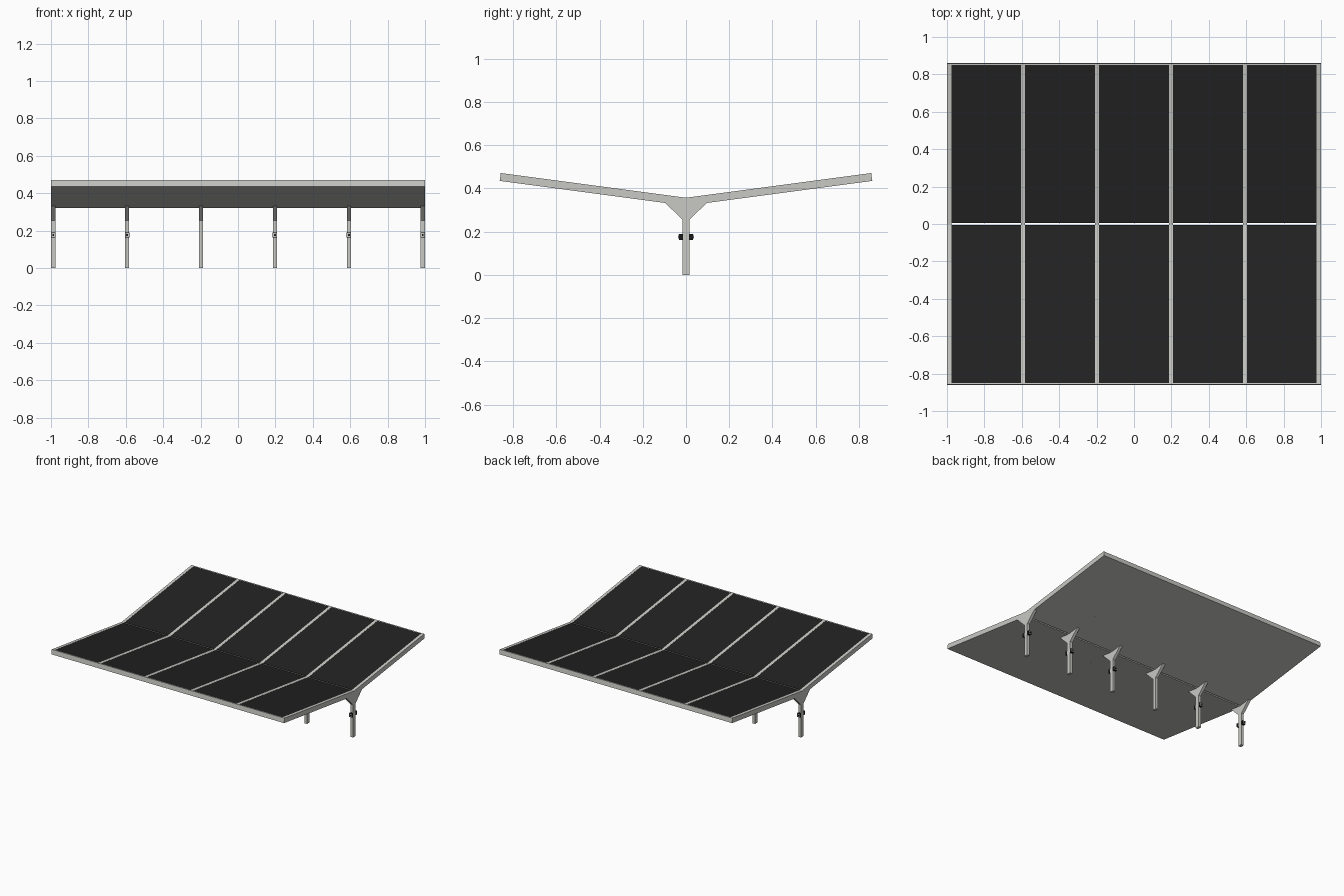
import bpy, bmesh, math

if "Cube" in bpy.data.objects:
    bpy.data.objects.remove(bpy.data.objects["Cube"])

def mat(name, c):
    m = bpy.data.materials.new(name)
    m.diffuse_color = (*c, 1)
    m.use_nodes = True
    m.node_tree.nodes["Principled BSDF"].inputs["Base Color"].default_value = m.diffuse_color
    return m

STEEL = mat("light_grey_steel", (0.58, 0.58, 0.55))
PANEL = mat("black_solar_glass", (0.016, 0.016, 0.016))
DARK = mat("charger_black", (0.01, 0.01, 0.01))

def prism(name, pts, x0, x1, m):
    """Extrude a (y, z) outline from x0 to x1."""
    bm = bmesh.new()
    f = bm.faces.new([bm.verts.new((x0, y, z)) for y, z in pts])
    r = bmesh.ops.extrude_face_region(bm, geom=[f])
    vs = [g for g in r["geom"] if isinstance(g, bmesh.types.BMVert)]
    bmesh.ops.translate(bm, verts=vs, vec=(x1 - x0, 0, 0))
    bmesh.ops.recalc_face_normals(bm, faces=bm.faces[:])
    me = bpy.data.meshes.new(name)
    bm.to_mesh(me)
    bm.free()
    me.materials.append(m)
    ob = bpy.data.objects.new(name, me)
    bpy.context.collection.objects.link(ob)
    return ob

def rect(y0, y1, z0, z1):
    return [(y0, z0), (y1, z0), (y1, z1), (y0, z1)]

# Roof slope: u runs outward along the wing, v through its thickness
A = math.radians(7.6)
T = 0.0367
L = 0.862 / math.cos(A)
def wing(u, v, s=1):
    return (s * (u * math.cos(A) - v * math.sin(A)),
            0.32 + u * math.sin(A) + v * math.cos(A))

POSTS = [-0.988 + i * 0.3952 for i in range(6)]
HW = 0.011

# Y frames: post, gusset and both sloping beams in one outline
half = [(0.016, 0), (0.016, 0.254), (0.095, 0.3327), wing(L, 0), wing(L, T)]
outline = half + [(0, 0.32 + T / math.cos(A))] + [(-y, z) for y, z in reversed(half)]
for i, x in enumerate(POSTS):
    prism(f"post_frame_{i+1}", outline, x - HW, x + HW, STEEL)

# Roof bays: steel deck with outer lip, and the solar panel set into it
U0, U1, LIP = 0.006, 0.006 + T * math.tan(A), L - 0.008
for i in range(5):
    x0, x1 = POSTS[i] + HW, POSTS[i + 1] - HW
    for s, side in ((-1, "front"), (1, "back")):
        deck = [(U0, 0), (L, 0), (L, T), (LIP, T), (LIP, T - 0.003), (U1, T - 0.003)]
        prism(f"roof_deck_{side}_{i+1}", [wing(u, v, s) for u, v in deck], x0, x1, STEEL)
        glass = rect(U1, LIP, T - 0.003, T - 0.0005)
        prism(f"solar_panel_{side}_{i+1}", [wing(u, v, s) for u, v in glass], x0, x1, PANEL)

# Charger boxes on both sides of every post but the third
for i, x in enumerate(POSTS):
    if i == 2:
        continue
    for s, side in ((-1, "front"), (1, "back")):
        n = f"{side}_{i+1}"
        prism("charger_body_" + n, rect(s * 0.015, s * 0.033, 0.162, 0.190), x - 0.012, x + 0.012, DARK)
        prism("charger_face_" + n, rect(s * 0.033, s * 0.035, 0.165, 0.187), x - 0.010, x + 0.010, STEEL)
        prism("charger_socket_" + n, rect(s * 0.035, s * 0.037, 0.171, 0.181), x - 0.005, x + 0.005, DARK)
